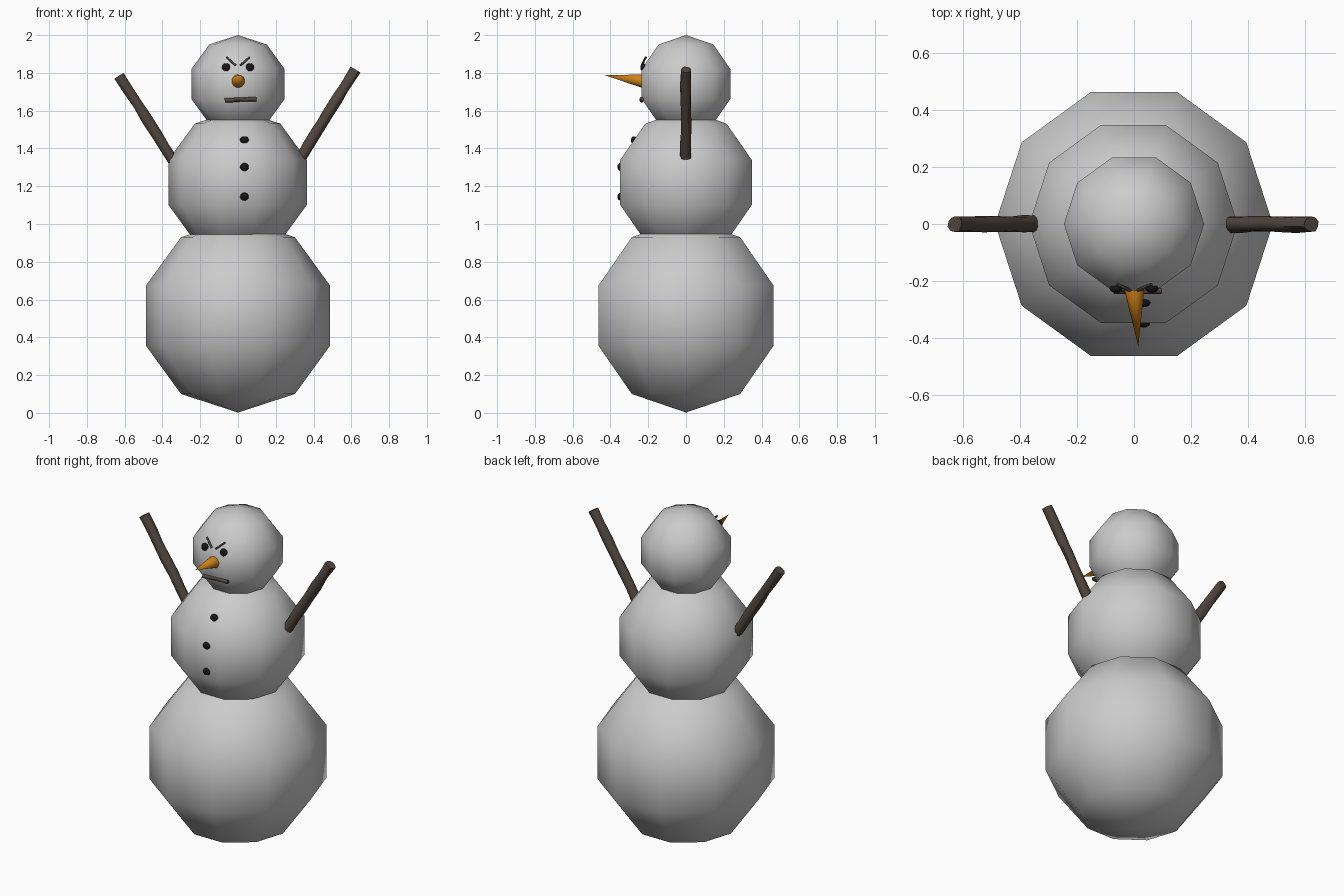
import bpy, bmesh, math, random
from mathutils import Vector, Matrix

if "Cube" in bpy.data.objects:
    bpy.data.objects.remove(bpy.data.objects["Cube"])

random.seed(4)


def material(name, rgb):
    m = bpy.data.materials.new(name)
    m.diffuse_color = (*rgb, 1)
    m.use_nodes = True
    m.node_tree.nodes["Principled BSDF"].inputs["Base Color"].default_value = m.diffuse_color
    return m


BARK = material("bark", (0.085, 0.062, 0.048))
COAL = material("coal", (0.008, 0.008, 0.008))
CARROT = material("carrot", (0.62, 0.22, 0.01))


def finish(name, bm, mat=None, angle=80):
    bmesh.ops.recalc_face_normals(bm, faces=bm.faces)
    mesh = bpy.data.meshes.new(name)
    bm.to_mesh(mesh)
    bm.free()
    ob = bpy.data.objects.new(name, mesh)
    bpy.context.collection.objects.link(ob)
    if mat:
        mesh.materials.append(mat)
    bpy.ops.object.select_all(action='DESELECT')
    ob.select_set(True)
    bpy.context.view_layer.objects.active = ob
    bpy.ops.object.shade_smooth_by_angle(angle=math.radians(angle))
    return ob


def ball(name, loc, r, segs, rings, mat=None, scale=(1, 1, 1)):
    bm = bmesh.new()
    # quarter turn puts a corner of the ring on the x axis
    m = Matrix.Translation(loc) @ Matrix.Diagonal((*scale, 1)) @ Matrix.Rotation(math.pi / 2, 4, 'Z')
    bmesh.ops.create_uvsphere(bm, u_segments=segs, v_segments=rings, radius=r, matrix=m)
    return finish(name, bm, mat)


def stick(name, a, b, r, sides=10, steps=6, rough=0.12, mat=BARK):
    """Knobbly twig from a to b."""
    a, b = Vector(a), Vector(b)
    rot = (b - a).to_track_quat('Z', 'Y')
    bm = bmesh.new()
    loops = []
    for i in range(steps + 1):
        centre = a.lerp(b, i / steps)
        loop = []
        for k in range(sides):
            t = math.tau * k / sides
            rr = r * (1 + random.uniform(-rough, rough))
            loop.append(bm.verts.new(centre + rot @ Vector((rr * math.cos(t), rr * math.sin(t), 0))))
        loops.append(loop)
    for lo, hi in zip(loops, loops[1:]):
        for k in range(sides):
            j = (k + 1) % sides
            bm.faces.new((lo[k], lo[j], hi[j], hi[k]))
    bm.faces.new(loops[0][::-1])
    bm.faces.new(loops[-1])
    return finish(name, bm, mat, 50)


# Snow balls
ball("lower_body", (0, 0, 0.515), 0.513, 10, 5)
ball("upper_body", (-0.002, 0, 1.22), 0.385, 10, 5)
ball("head", (0, 0, 1.741), 0.259, 10, 5)

# Stick arms
stick("left_arm", (-0.335, 0, 1.325), (-0.63, 0, 1.785), 0.029)
stick("right_arm", (0.325, 0, 1.34), (0.622, 0, 1.818), 0.029)

# Eyes and brows
for side, s in (("left", -1), ("right", 1)):
    ball(side + "_eye", (s * 0.063, -0.226, 1.828), 0.023, 10, 8, COAL, (1, 0.7, 1))
    stick(side + "_brow", (s * 0.013, -0.234, 1.84), (s * 0.061, -0.212, 1.883), 0.0055, 8, 3)

# Mouth
stick("mouth", (-0.07, -0.235, 1.654), (0.097, -0.235, 1.662), 0.011, 8, 5)

# Carrot nose
base, tip = Vector((0.001, -0.225, 1.756)), Vector((0.015, -0.43, 1.788))
axis = tip - base
bm = bmesh.new()
bmesh.ops.create_cone(bm, cap_ends=True, segments=16, radius1=0.036, radius2=0, depth=axis.length,
                      matrix=Matrix.Translation((base + tip) / 2) @ axis.to_track_quat('Z', 'Y').to_matrix().to_4x4())
finish("nose", bm, CARROT, 50)

# Coal buttons
for i, (y, z) in enumerate(((-0.275, 1.443), (-0.346, 1.302), (-0.346, 1.145))):
    ball(f"button_{i + 1}", (0.034, y, z), 0.024, 10, 8, COAL, (1, 0.75, 0.9))
